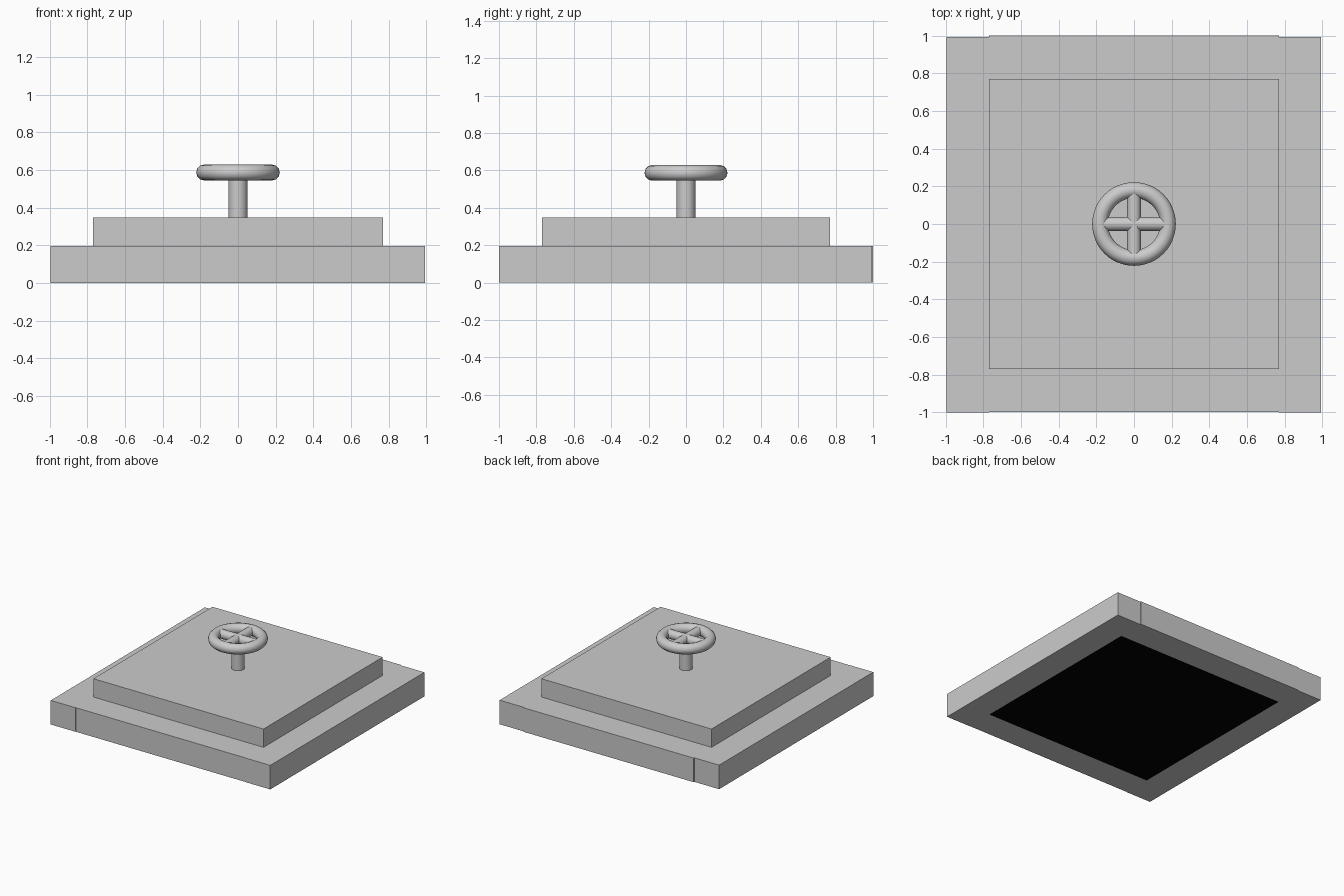
import bpy
from math import pi

if "Cube" in bpy.data.objects:
    bpy.data.objects.remove(bpy.data.objects["Cube"])


def box(name, x0, x1, y0, y1, z0, z1):
    bpy.ops.mesh.primitive_cube_add(
        size=1, location=((x0 + x1) / 2, (y0 + y1) / 2, (z0 + z1) / 2))
    ob = bpy.context.object
    ob.name = name
    ob.scale = (x1 - x0, y1 - y0, z1 - z0)
    bpy.ops.object.transform_apply(location=False, rotation=False, scale=True)
    return ob


def cylinder(name, radius, depth, loc, rot=(0, 0, 0)):
    bpy.ops.mesh.primitive_cylinder_add(
        vertices=32, radius=radius, depth=depth, location=loc, rotation=rot)
    ob = bpy.context.object
    ob.name = name
    bpy.ops.object.shade_smooth_by_angle()
    return ob


INNER = 0.77      # half width of the opening
FRAME_Z = 0.197
LID_Z = 0.347
WHEEL_Z = 0.587

# Frame: two side beams with front and back beams between them
box("frame_left", -0.995, -INNER, -1.0, 0.993, 0, FRAME_Z)
box("frame_right", INNER, 0.992, -1.0, 0.993, 0, FRAME_Z)
box("frame_front", -INNER, INNER, -0.998, -INNER, 0, FRAME_Z)
box("frame_back", -INNER, INNER, INNER, 1.0, 0, FRAME_Z)

# Raised lid
box("lid", -INNER, INNER, -INNER, INNER, FRAME_Z, LID_Z)

# Black panel closing the opening underneath
bpy.ops.mesh.primitive_plane_add(size=2 * INNER, rotation=(pi, 0, 0))
panel = bpy.context.object
panel.name = "bottom_panel"
black = bpy.data.materials.new("black")
black.diffuse_color = (0, 0, 0, 1)
black.use_nodes = True
black.node_tree.nodes["Principled BSDF"].inputs["Base Color"].default_value = black.diffuse_color
panel.data.materials.append(black)

# Valve stem
cylinder("stem", 0.05, WHEEL_Z - LID_Z, (0, 0, (WHEEL_Z + LID_Z) / 2))

# Handwheel rim
bpy.ops.mesh.primitive_torus_add(
    major_radius=0.18, minor_radius=0.042, major_segments=48,
    minor_segments=12, location=(0, 0, WHEEL_Z))
bpy.context.object.name = "wheel_rim"
bpy.ops.object.shade_smooth_by_angle(angle=pi / 3)

# Crossed spokes
cylinder("spoke_x", 0.036, 0.36, (0, 0, WHEEL_Z), (0, pi / 2, 0))
cylinder("spoke_y", 0.036, 0.36, (0, 0, WHEEL_Z), (pi / 2, 0, 0))
